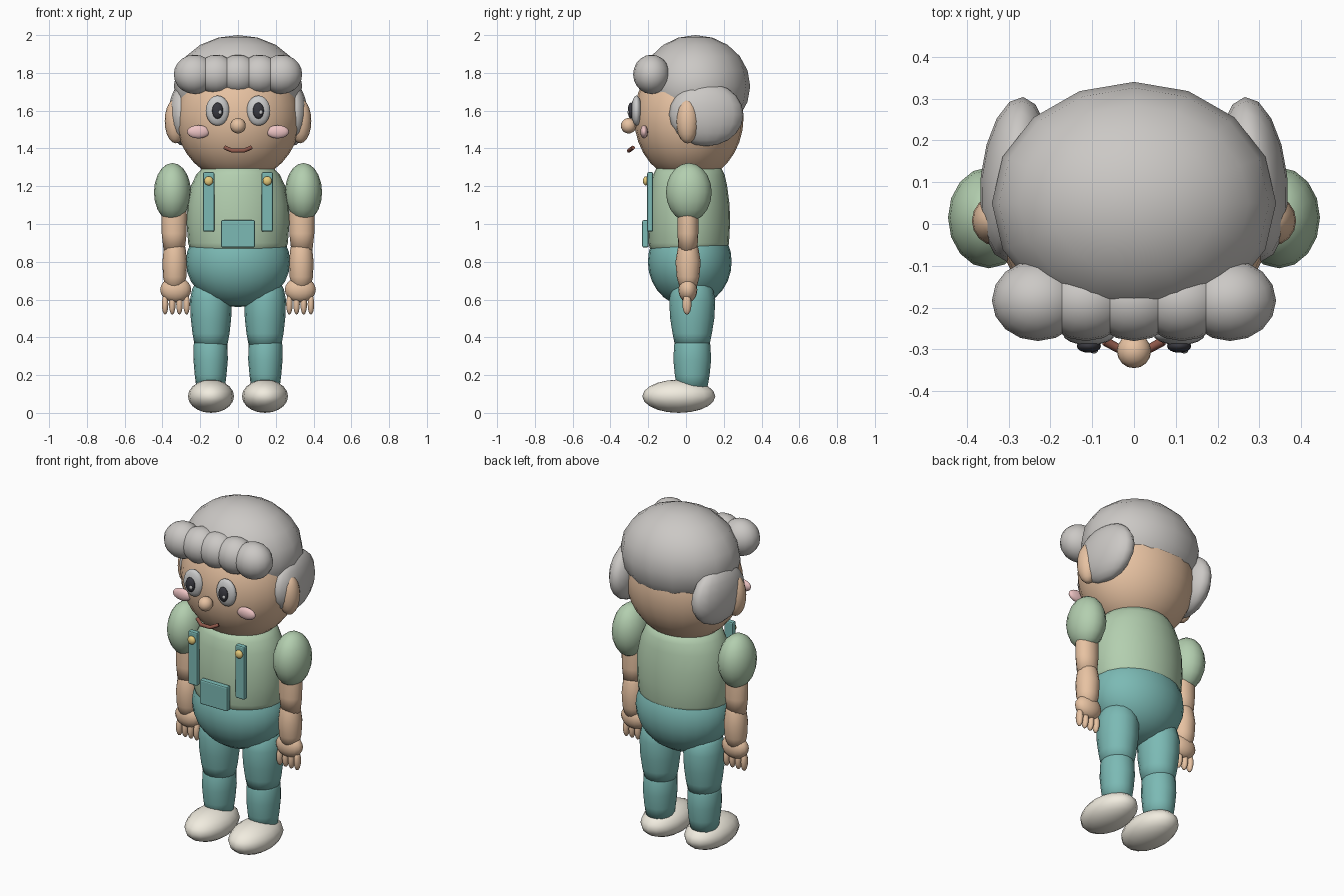
import bpy, bmesh, math
from mathutils import Vector

if "Cube" in bpy.data.objects:
    bpy.data.objects.remove(bpy.data.objects["Cube"])

COLORS = {
    "skin": (0.80, 0.54, 0.36, 1), "hair": (0.60, 0.58, 0.56, 1),
    "shirt": (0.45, 0.62, 0.43, 1), "pants": (0.20, 0.49, 0.46, 1),
    "shoe": (0.88, 0.84, 0.74, 1), "white": (0.92, 0.92, 0.90, 1),
    "black": (0.04, 0.04, 0.05, 1), "pink": (0.85, 0.55, 0.55, 1),
    "brown": (0.28, 0.10, 0.07, 1), "gold": (0.80, 0.60, 0.20, 1),
}
MATS = {}
for key, col in COLORS.items():
    MATS[key] = bpy.data.materials.new(key)
    MATS[key].diffuse_color = col


def finish(name, bm, mat, loc=(0, 0, 0), rot_z=0, smooth=True):
    mesh = bpy.data.meshes.new(name)
    bmesh.ops.recalc_face_normals(bm, faces=bm.faces[:])
    bm.to_mesh(mesh)
    bm.free()
    for p in mesh.polygons:
        p.use_smooth = smooth
    ob = bpy.data.objects.new(name, mesh)
    ob.location = loc
    ob.rotation_euler.z = rot_z
    mesh.materials.append(MATS[mat])
    bpy.context.collection.objects.link(ob)
    return ob


def ball(name, loc, size, mat, rot_z=0, seg=16, rings=10):
    bm = bmesh.new()
    bmesh.ops.create_uvsphere(bm, u_segments=seg, v_segments=rings, radius=1)
    bmesh.ops.scale(bm, vec=Vector(size), verts=bm.verts[:])
    return finish(name, bm, mat, loc, rot_z)


def loft(name, center, rings, mat, seg=16):
    """Capped stack of elliptical rings (z, rx, ry) around an xy centre."""
    bm = bmesh.new()
    loops = []
    for z, rx, ry in rings:
        loops.append([bm.verts.new((rx * math.cos(2 * math.pi * i / seg),
                                    ry * math.sin(2 * math.pi * i / seg), z))
                      for i in range(seg)])
    for a, b in zip(loops, loops[1:]):
        for i in range(seg):
            j = (i + 1) % seg
            bm.faces.new((a[i], a[j], b[j], b[i]))
    bm.faces.new(loops[0])
    bm.faces.new(loops[-1])
    return finish(name, bm, mat, (center[0], center[1], 0))


def box(name, loc, size, mat):
    bm = bmesh.new()
    bmesh.ops.create_cube(bm, size=1)
    bmesh.ops.scale(bm, vec=Vector(size), verts=bm.verts[:])
    ob = finish(name, bm, mat, loc, smooth=False)
    bev = ob.modifiers.new("bevel", "BEVEL")
    bev.width = 0.008
    bev.segments = 2
    return ob


# Head and hair
ball("head", (0, 0.015, 1.565), (0.33, 0.29, 0.34), "skin", seg=24, rings=16)
ball("hair_cap", (0, 0.05, 1.73), (0.34, 0.29, 0.27), "hair")
for i in range(5):
    ball("hair_curl", (-0.23 + 0.115 * i, -0.183, 1.792), (0.11, 0.097, 0.104), "hair")

# Nose
ball("nose", (0, -0.304, 1.52), (0.041, 0.041, 0.041), "skin")

# Mouth
curve = bpy.data.curves.new("mouth", "CURVE")
curve.dimensions = "3D"
curve.bevel_depth = 0.011
curve.bevel_resolution = 2
curve.use_fill_caps = True
pts = [(-0.07, -0.28, 1.405), (-0.03, -0.302, 1.388), (0.03, -0.302, 1.388), (0.07, -0.28, 1.405)]
spline = curve.splines.new("POLY")
spline.points.add(len(pts) - 1)
for p, co in zip(spline.points, pts):
    p.co = (*co, 1)
curve.materials.append(MATS["brown"])
bpy.context.collection.objects.link(bpy.data.objects.new("mouth", curve))

# Torso and trousers
loft("shirt", (0, 0.015), [(0.84, 0.245, 0.20), (0.90, 0.264, 0.213), (1.0, 0.272, 0.218),
                           (1.1, 0.27, 0.216), (1.2, 0.25, 0.203), (1.26, 0.222, 0.19),
                           (1.295, 0.19, 0.172), (1.31, 0.14, 0.13)], "shirt", seg=24)
ball("hips", (0, 0.02, 0.80), (0.276, 0.222, 0.24), "pants", seg=24, rings=14)
box("pocket", (0, -0.215, 0.948), (0.18, 0.034, 0.145), "pants")

for s in (-1, 1):
    # Side hair and ears
    ball("side_hair", (s * 0.285, 0.107, 1.58), (0.082, 0.198, 0.168), "hair", rot_z=s * 0.1)
    ball("ear", (s * 0.33, 0.008, 1.545), (0.058, 0.06, 0.118), "skin")

    # Eyes and cheeks
    ball("eye", (s * 0.108, -0.262, 1.60), (0.063, 0.028, 0.08), "white")
    ball("pupil", (s * 0.108, -0.292, 1.60), (0.029, 0.016, 0.043), "black")
    ball("eye_glint", (s * 0.108 + 0.012, -0.303, 1.592), (0.01, 0.007, 0.012), "white", seg=10, rings=6)
    ball("cheek", (s * 0.21, -0.222, 1.488), (0.06, 0.02, 0.035), "pink")

    # Straps and buttons
    box("strap", (s * 0.155, -0.19, 1.117), (0.06, 0.032, 0.315), "pants")
    ball("button", (s * 0.155, -0.213, 1.228), (0.024, 0.015, 0.024), "gold")

    # Sleeves and arms
    ball("sleeve", (s * 0.347, 0.015, 1.168), (0.098, 0.121, 0.155), "shirt")
    loft("upper_arm", (s * 0.338, 0.01), [(1.12, 0.055, 0.05), (1.05, 0.067, 0.055),
                                          (0.95, 0.066, 0.055), (0.86, 0.056, 0.05)], "skin")
    loft("forearm", (s * 0.335, 0.011), [(0.91, 0.045, 0.04), (0.87, 0.058, 0.055),
                                         (0.80, 0.065, 0.067), (0.72, 0.062, 0.06),
                                         (0.65, 0.045, 0.042)], "skin")
    ball("hand", (s * 0.33, 0.01, 0.652), (0.082, 0.05, 0.067), "skin")
    for k in range(4):
        ball("finger", (s * (0.272 + 0.038 * k), 0.005, 0.575), (0.018, 0.024, 0.055), "skin",
             seg=10, rings=8)

    # Legs and shoes
    loft("thigh", (s * 0.143, 0.033), [(0.70, 0.075, 0.08), (0.655, 0.10, 0.11),
                                       (0.60, 0.111, 0.122), (0.50, 0.107, 0.117),
                                       (0.42, 0.098, 0.104), (0.35, 0.085, 0.09)], "pants")
    loft("shin", (s * 0.145, 0.033), [(0.39, 0.08, 0.085), (0.36, 0.09, 0.096),
                                      (0.28, 0.091, 0.1), (0.20, 0.084, 0.092),
                                      (0.12, 0.074, 0.078)], "pants")
    ball("shoe", (s * 0.143, -0.038, 0.088), (0.122, 0.193, 0.088), "shoe")

for m in bpy.data.materials:
    if m.users and not m.is_grease_pencil:
        m.use_nodes = True
        m.node_tree.nodes["Principled BSDF"].inputs["Base Color"].default_value = m.diffuse_color
